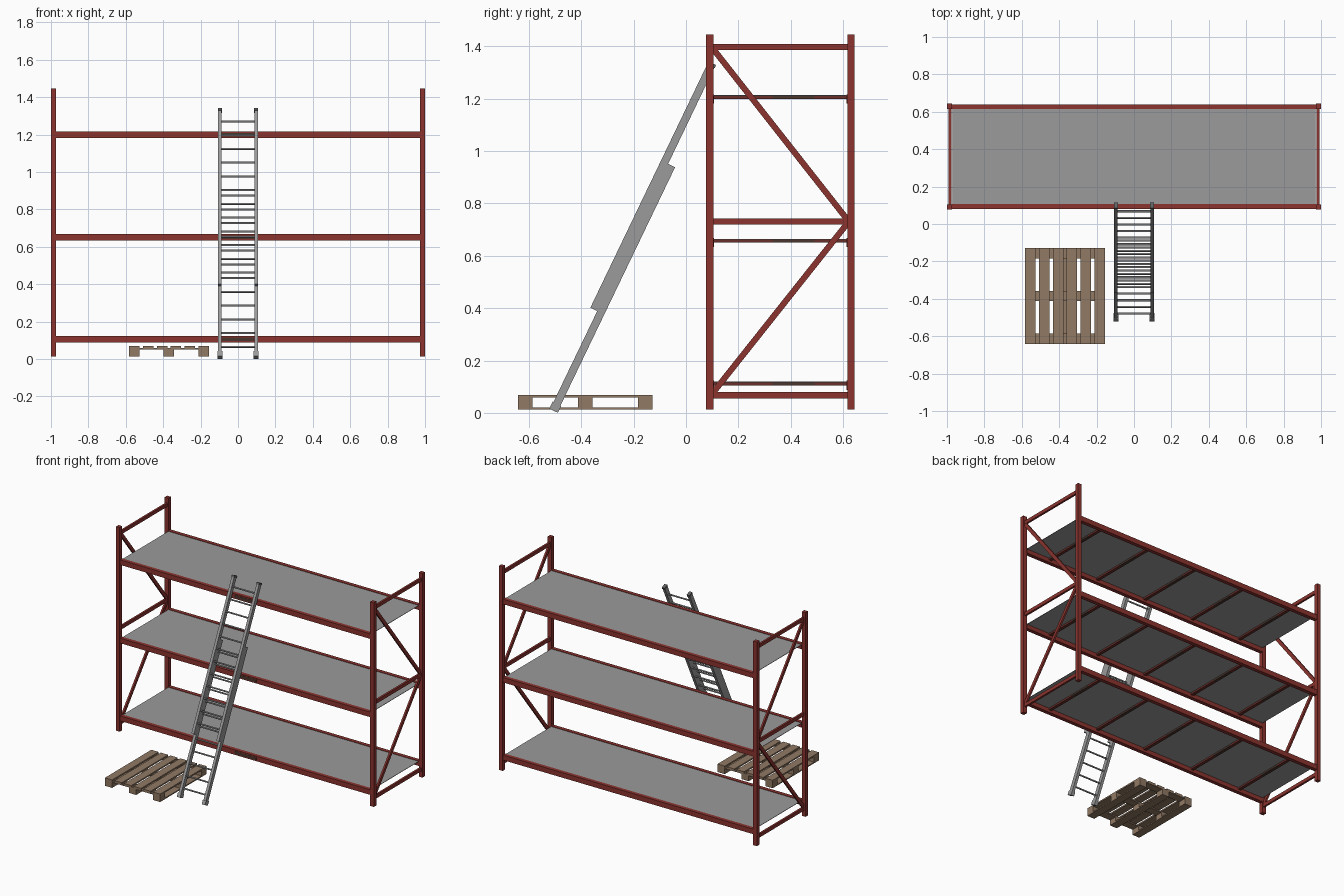
import bpy, math
from mathutils import Vector

old = bpy.data.objects.get("Cube")
if old:
    bpy.data.objects.remove(old, do_unlink=True)


def material(name, rgb):
    m = bpy.data.materials.new(name)
    m.use_nodes = True
    m.diffuse_color = (*rgb, 1)
    m.node_tree.nodes["Principled BSDF"].inputs["Base Color"].default_value = (*rgb, 1)
    return m


RED = material("red_paint", (0.26, 0.034, 0.028))
DEEP = material("deep_red_paint", (0.14, 0.028, 0.023))
WORN = material("worn_dark_paint", (0.07, 0.036, 0.026))
GREY = material("grey_metal", (0.325, 0.325, 0.325))
DARK = material("dark_plastic", (0.12, 0.12, 0.12))
WOOD = material("pallet_wood", (0.282, 0.192, 0.127))


def box(name, mat, x, y, z):
    """Box from (min, max) ranges on each axis."""
    lo, hi = Vector((x[0], y[0], z[0])), Vector((x[1], y[1], z[1]))
    bpy.ops.mesh.primitive_cube_add(size=1, location=(lo + hi) / 2)
    ob = bpy.context.object
    ob.name = name
    ob.scale = hi - lo
    ob.data.materials.append(mat)


def strut(name, mat, x, a, b, wide, deep):
    """Straight bar in the plane x = const between (y, z) points a and b."""
    dy, dz = b[0] - a[0], b[1] - a[1]
    bpy.ops.mesh.primitive_cube_add(size=1, location=(x, (a[0] + b[0]) / 2, (a[1] + b[1]) / 2))
    ob = bpy.context.object
    ob.name = name
    ob.scale = (wide, deep, math.hypot(dy, dz))
    ob.rotation_euler.x = math.atan2(-dy, dz)
    ob.data.materials.append(mat)


# Rack: end frames
FRONT, BACK = (0.077, 0.105), (0.616, 0.643)
for side, s in (("left", 1), ("right", -1)):
    post_x = sorted((s * 0.972, s * 1.0))
    for end, y in (("front", FRONT), ("back", BACK)):
        box(f"{side}_{end}_post", RED, post_x, y, (0.013, 1.445))
    rail_x = sorted((s * 0.977, s * 0.991))
    for level, z in (("bottom", 0.067), ("middle", 0.731), ("top", 1.398)):
        box(f"{side}_{level}_tie", RED, rail_x, (0.105, 0.616), (z - 0.012, z + 0.012))
    strut(f"{side}_upper_brace", RED, s * 0.984, (0.1, 1.395), (0.622, 0.731), 0.012, 0.023)
    strut(f"{side}_lower_brace", RED, s * 0.984, (0.622, 0.731), (0.1, 0.073), 0.012, 0.023)

# Rack: beams, support bars with worn centres, and shelf panels
for level, top in (("bottom", 0.123), ("middle", 0.668), ("top", 1.217)):
    box(f"{level}_front_beam", RED, (-0.973, 0.973), (0.081, 0.107), (top - 0.035, top))
    box(f"{level}_front_beam_worn_patch", WORN, (-0.085, 0.085), (0.080, 0.082),
        (top - 0.028, top - 0.008))
    box(f"{level}_back_beam", RED, (-0.973, 0.973), (0.614, 0.640), (top - 0.035, top))
    box(f"{level}_shelf", GREY, (-0.971, 0.971), (0.106, 0.615), (top - 0.006, top - 0.003))
    for i in range(5):
        x = (i - 2) * 0.39
        for part, mat, y in (("front", DEEP, (0.105, 0.33)), ("worn", WORN, (0.33, 0.49)),
                             ("back", DEEP, (0.49, 0.616))):
            box(f"{level}_support_bar_{part}", mat, (x - 0.011, x + 0.011), y,
                (top - 0.018, top - 0.006))

# Extension ladder: two sliding sections with rungs
SECTIONS = (("lower", (-0.505, 0.0095), (-0.055, 0.945), 0.065),
            ("upper", (-0.352, 0.395), (0.098, 1.332), 0.4615))
for section, a, b, first in SECTIONS:
    slope = (b[0] - a[0]) / (b[1] - a[1])
    for side, s in (("left", 1), ("right", -1)):
        strut(f"{section}_{side}_ladder_rail", GREY, s * 0.0965, a, b, 0.019, 0.03)
    for i in range(12):
        z = first + i * 0.0735
        y = a[0] + (z - a[1]) * slope
        bpy.ops.mesh.primitive_cylinder_add(vertices=8, radius=0.0055, depth=0.18,
                                            location=(0, y, z),
                                            rotation=(0, math.pi / 2, 0))
        rung = bpy.context.object
        rung.name = f"{section}_ladder_rung"
        rung.data.materials.append(GREY)
        bpy.ops.object.shade_smooth_by_angle(angle=math.radians(50))

# Ladder feet and top caps
for side, s in (("left", 1), ("right", -1)):
    strut(f"{side}_ladder_foot", GREY, s * 0.0965, (-0.506, 0.0085), (-0.493, 0.035), 0.025, 0.037)
    strut(f"{side}_ladder_cap", DARK, s * 0.0965, (0.094, 1.323), (0.100, 1.336), 0.022, 0.033)

# Pallet: top slats, cross boards, blocks and runners
X0, X1, Y0, Y1, W = -0.583, -0.155, -0.642, -0.128, 0.056


def spread(lo, hi, count):
    """Evenly spaced board ranges of width W filling lo..hi."""
    step = (hi - lo - W) / (count - 1)
    return [(lo + i * step, lo + i * step + W) for i in range(count)]


for slat in spread(X0, X1, 6):
    box("pallet_slat", WOOD, slat, (Y0, Y1), (0.059, 0.069))
for row in spread(Y0, Y1, 3):
    box("pallet_cross_board", WOOD, (X0, X1), row, (0.051, 0.059))
    for col in spread(X0, X1, 3):
        box("pallet_block", WOOD, col, row, (0.021, 0.051))
for col in spread(X0, X1, 3):
    box("pallet_runner", WOOD, col, (Y0, Y1), (0.013, 0.021))
